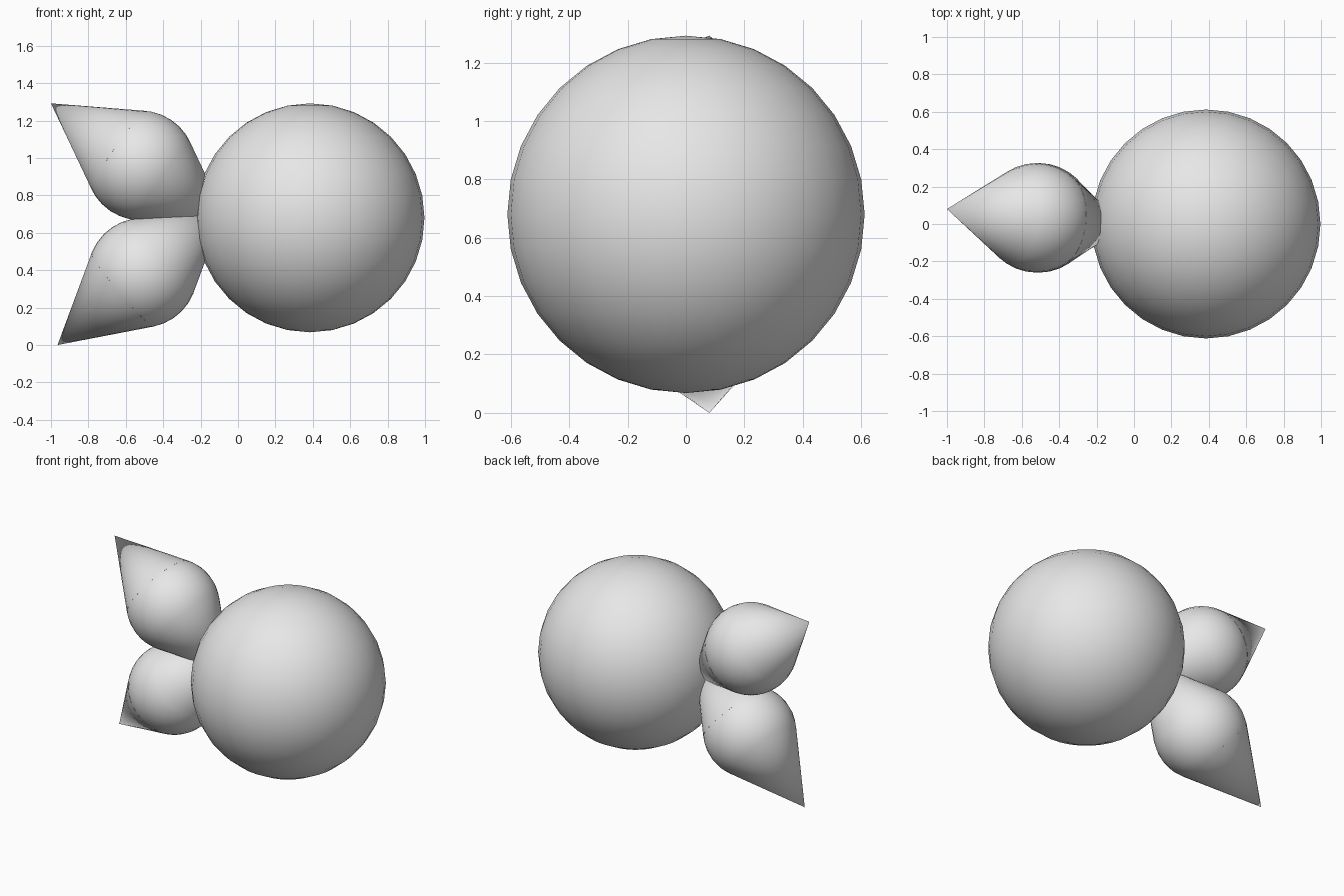
import bpy
from mathutils import Vector

cube = bpy.data.objects.get("Cube")
if cube:
    bpy.data.objects.remove(cube, do_unlink=True)

# Single plain grey for everything
grey = bpy.data.materials.new("plain_grey")
grey.use_nodes = True
colour = (0.8, 0.8, 0.8, 1)
grey.diffuse_color = colour
grey.node_tree.nodes["Principled BSDF"].inputs["Base Color"].default_value = colour


def finish(name):
    obj = bpy.context.object
    obj.name = name
    obj.data.materials.append(grey)
    bpy.ops.object.shade_smooth_by_angle()
    return obj


def ball(name, centre, radius):
    bpy.ops.mesh.primitive_uv_sphere_add(segments=32, ring_count=16,
                                         radius=radius, location=centre)
    return finish(name)


def tangent_cone(name, centre, radius, apex):
    """Cone whose sides run off the ball tangentially and meet at the apex."""
    axis = apex - centre
    length = axis.length
    offset = radius ** 2 / length
    base_radius = radius * (1 - (radius / length) ** 2) ** 0.5
    middle = centre + axis.normalized() * (length + offset) / 2
    bpy.ops.mesh.primitive_cone_add(vertices=32, radius1=base_radius, radius2=0,
                                    depth=length - offset, location=middle,
                                    rotation=axis.to_track_quat('Z', 'Y').to_euler())
    return finish(name)


# Large round body
ball("body", (0.385, 0, 0.68), 0.612)

# Two tail lobes: a ball with a pointed outer cone and a cone into the body
lobes = {
    "upper": (Vector((-0.52, 0.033, 0.96)), Vector((-1.0, 0.08, 1.292))),
    "lower": (Vector((-0.51, 0.033, 0.386)), Vector((-0.965, 0.08, 0.0))),
}
for side, (centre, tip) in lobes.items():
    ball(side + "_lobe", centre, 0.293)
    tangent_cone(side + "_tip", centre, 0.293, tip)
    tangent_cone(side + "_root", centre, 0.293, 2 * centre - tip)
